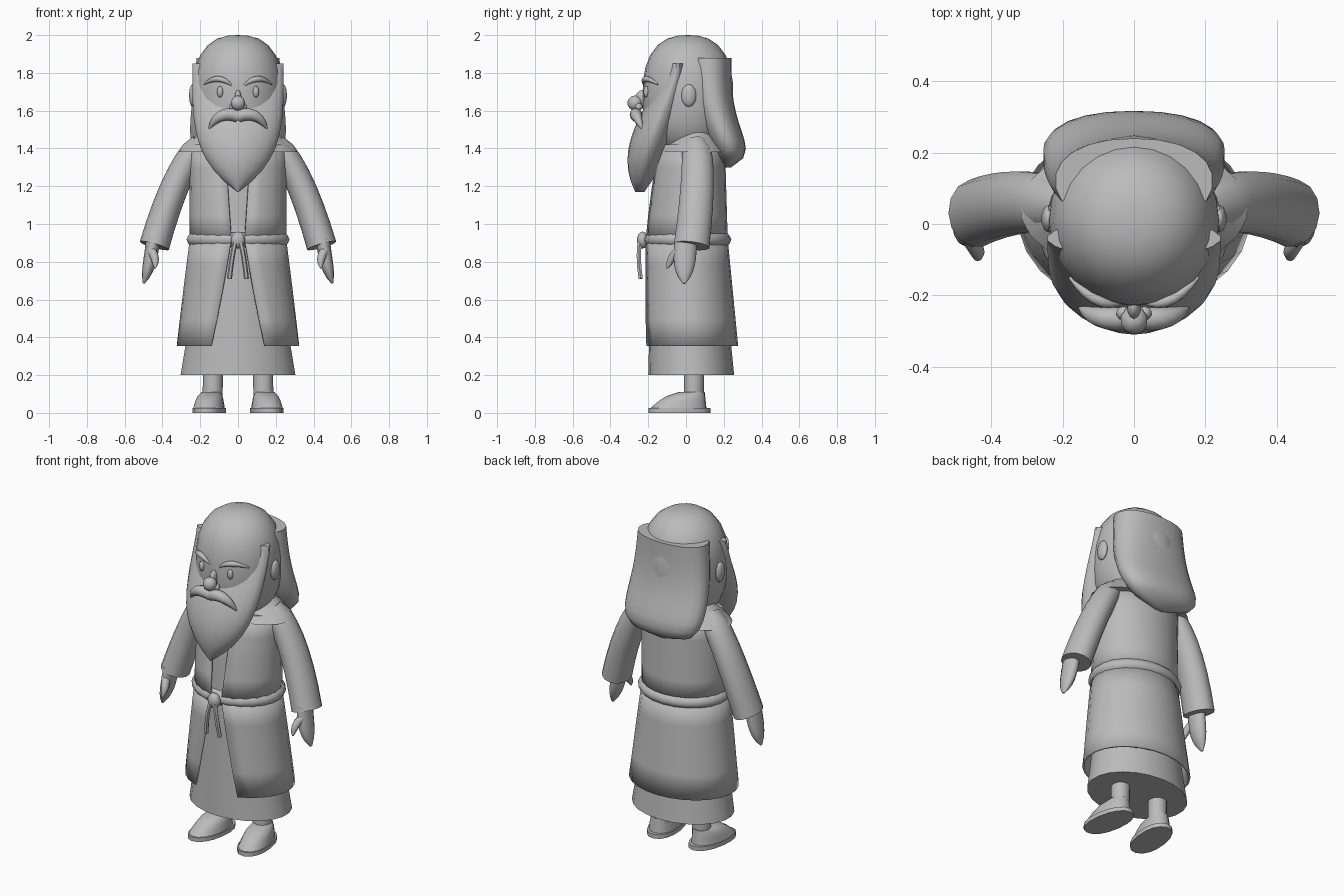
import bpy
import bmesh
from math import sin, cos, pi, tau, radians, hypot, copysign
from mathutils import Vector

cube = bpy.data.objects.get("Cube")
if cube:
    bpy.data.objects.remove(cube, do_unlink=True)

SHADE = (0.5, 0.5, 0.5, 1)
grey = bpy.data.materials.new("plain grey")
grey.use_nodes = True
grey.diffuse_color = SHADE
grey.node_tree.nodes["Principled BSDF"].inputs["Base Color"].default_value = SHADE


def finish(name, bm):
    """Turn a bmesh into a smooth-shaded grey object."""
    bmesh.ops.recalc_face_normals(bm, faces=bm.faces)
    mesh = bpy.data.meshes.new(name)
    bm.to_mesh(mesh)
    bm.free()
    mesh.materials.append(grey)
    part = bpy.data.objects.new(name, mesh)
    bpy.context.collection.objects.link(part)
    bpy.ops.object.select_all(action="DESELECT")
    part.select_set(True)
    bpy.context.view_layer.objects.active = part
    bpy.ops.object.shade_smooth_by_angle(angle=radians(50))
    return part


def skin(name, rings, is_open=False):
    """Join rings of points with quads; closed rings also get end caps."""
    bm = bmesh.new()
    rows = [[bm.verts.new(point) for point in ring] for ring in rings]
    count = len(rows[0])
    for upper, lower in zip(rows, rows[1:]):
        for i in range(count - is_open):
            j = (i + 1) % count
            bm.faces.new((upper[i], upper[j], lower[j], lower[i]))
    if not is_open:
        bm.faces.new(rows[0])
        bm.faces.new(rows[-1])
    return finish(name, bm)


def oval_point(angle, width, front, back, z, power):
    """Point on a superellipse, measured from the front."""
    across, along = sin(angle), -cos(angle)
    x = copysign(abs(across) ** (2 / power), across) * width
    y = copysign(abs(along) ** (2 / power), along) * (back - front) / 2
    return Vector((x, y + (front + back) / 2, z))


def loft(name, top, bottom, steps, shape, gap=None, power=2, sides=22):
    """Stack ovals from top to bottom; shape(t) gives half width, front y, back y.
    gap(t) leaves the front open by that many degrees on each side."""
    rings = []
    for step in range(steps + 1):
        t = step / steps
        z = top + (bottom - top) * t
        start = radians(gap(t)) if gap else 0
        sweep = tau - 2 * start
        count = sides + 1 if gap else sides
        rings.append([oval_point(start + sweep * i / sides, *shape(t), z, power)
                      for i in range(count)])
    return skin(name, rings, is_open=bool(gap))


def tube(name, start, bend, end, radius, depth=1, side=1, sides=12, steps=7):
    """Sweep an ellipse along a quadratic curve; radius(t) is its size across."""
    mirror = Vector((side, 1, 1))
    a, b, c = (Vector(point) * mirror for point in (start, bend, end))
    rings = []
    for step in range(steps + 1):
        t = step / steps
        middle = a.lerp(b, t).lerp(b.lerp(c, t), t)
        along = (b - a).lerp(c - b, t).normalized()
        across = Vector((0, 1, 0)).cross(along).normalized()
        inward = along.cross(across)
        size = radius(t)
        rings.append([middle + across * size * cos(tau * i / sides)
                      + inward * size * depth * sin(tau * i / sides)
                      for i in range(sides)])
    return skin(name, rings)


def blob(name, centre, size, power=2, segments=10):
    """Ellipsoid; a power above two makes its profile squarer."""
    bm = bmesh.new()
    bmesh.ops.create_uvsphere(bm, u_segments=segments, v_segments=segments // 2 + 2, radius=1)
    for vert in bm.verts:
        ring = hypot(vert.co.x, vert.co.y)
        vert.co /= (ring ** power + abs(vert.co.z) ** power) ** (1 / power)
        vert.co = Vector(centre) + vert.co * Vector(size)
    return finish(name, bm)


def cloth(part):
    """Give an open garment some thickness."""
    solid = part.modifiers.new("cloth", "SOLIDIFY")
    solid.thickness = 0.012
    solid.offset = 0


# Head: skull, pointed beard, and long hair flaring over the back
blob("skull", (0, .01, 1.68), (.24, .24, .32), power=2.5, segments=24)
loft("beard", 1.85, 1.17, 12,
     lambda t: (.24 * (1.02 - t ** 4), -.1 - .21 * sin(2.2 * t ** 1.2), .02 - .24 * t * t),
     power=1.8)
loft("hair", 1.88, 1.3, 12,
     lambda t: ((.22 + .06 * t) * (1.01 - t ** 8) ** .5,
                .2 * t * t,
                .24 + .2 * t ** 3 * (1 - t ** 6)),
     power=2.2)

# Face
blob("nose_bridge", (0, -.23, 1.66), (.02, .04, .05))
blob("nose", (0, -.27, 1.64), (.04, .04, .04))
for side, tag in ((1, "left"), (-1, "right")):
    blob(tag + "_nostril", (side * .03, -.25, 1.62), (.02, .02, .02))
    blob(tag + "_eye", (side * .095, -.21, 1.7), (.017, .015, .03))
    blob(tag + "_ear", (side * .24, .015, 1.68), (.02, .04, .06))
    tube(tag + "_eyebrow", (.03, -.22, 1.73), (.1, -.24, 1.8), (.18, -.15, 1.74),
         lambda t: .004 + .012 * sin(pi * t), side=side)
    tube(tag + "_moustache", (0, -.26, 1.57), (.1, -.28, 1.61), (.155, -.23, 1.5),
         lambda t: .03 * (1.1 - t ** 3), side=side)

# Neck and flared collar
loft("neck", 1.6, 1.36, 1, lambda t: (.14, -.1, .13))
loft("collar", 1.53, 1.38, 3, lambda t: (.15 + .17 * t, -.02 - .12 * t, .13 + .1 * t))

# Inner robe, then an outer robe that is open down the front
loft("inner_robe", 1.42, .2, 8,
     lambda t: (.23 + .077 * t ** 3, -.14 - .06 * t ** .5, .19 + .065 * t * t))
cloth(loft("outer_robe_top", 1.42, .92, 4,
           lambda t: (.25, -.13 - .08 * t ** .6, .2 + .015 * t),
           gap=lambda t: 16 - 8 * t))
cloth(loft("outer_robe_skirt", .92, .355, 4,
           lambda t: (.25 + .07 * t, -.21 - .02 * t, .215 + .055 * t),
           gap=lambda t: 8 + 18 * t))

# Belt with a knot and two hanging ends


def belt_shape(t):
    bulge = .025 * sin(pi * t)
    return .25 + bulge, -.2 - bulge, .215 + bulge


loft("belt", .955, .88, 4, belt_shape)
blob("belt_knot", (0, -.23, .915), (.04, .03, .045))
for side, tag in ((1, "left"), (-1, "right")):
    tube(tag + "_belt_end", (.01, -.24, .92), (.03, -.26, .85), (.045, -.24, .71),
         lambda t: .013, side=side, sides=6, steps=4)

# Arms, legs and shoes
for side, tag in ((1, "left"), (-1, "right")):
    tube(tag + "_sleeve", (.2, .05, 1.43), (.33, .08, 1.28), (.443, .03, .885),
         lambda t: .05 + .03 * t ** .3, depth=1.2, side=side, sides=14)
    tube(tag + "_hand", (.45, 0, .92), (.46, -.01, .8), (.5, -.01, .685),
         lambda t: .032 * (1.15 - t ** 4), depth=1.65, side=side)
    tube(tag + "_thumb", (.46, -.04, .86), (.43, -.08, .82), (.44, -.1, .765),
         lambda t: .02 * (1.2 - t ** 3), side=side, sides=8)
    tube(tag + "_leg", (.135, .045, .36), (.13, .045, .2), (.135, .04, .06),
         lambda t: .053, side=side, steps=2)
    shoe = loft(tag + "_shoe", .11, .02, 4,
                lambda t: (.05 + .032 * t ** .5, -.04 - .155 * t ** .6, .1 + .01 * t),
                sides=16, power=2.2)
    sole = loft(tag + "_sole", .025, 0, 1, lambda t: (.086, -.2, .13),
                sides=16, power=2.2)
    for part in (shoe, sole):
        part.location.x = side * .148
        part.rotation_euler.z = side * .14
